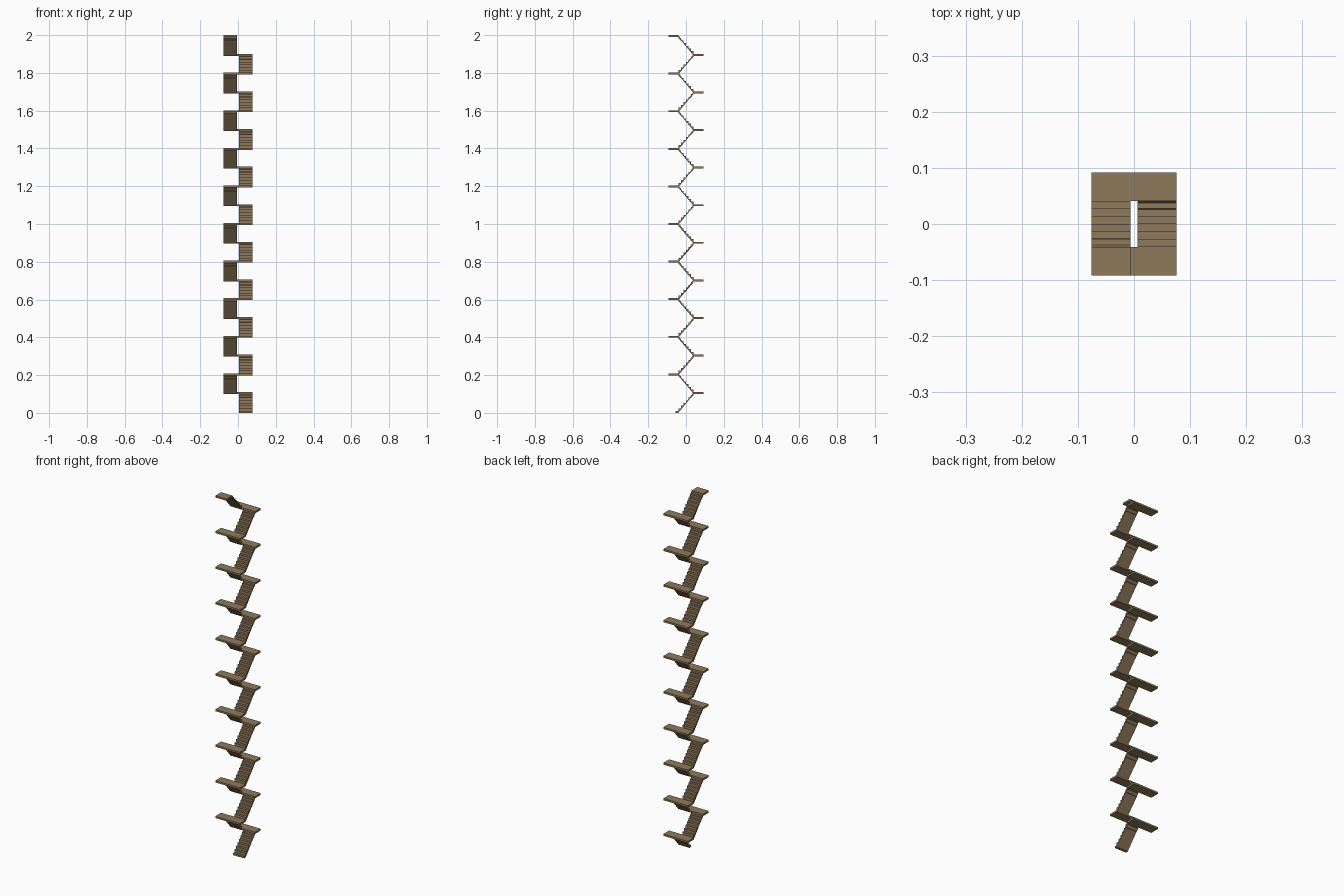
import bpy
import bmesh

if "Cube" in bpy.data.objects:
    bpy.data.objects.remove(bpy.data.objects["Cube"])

FLIGHTS = 20
STEPS = 7                       # risers per flight
SLAB = 0.01                     # slab thickness
RISE = (2.0 - SLAB) / FLIGHTS   # height of one flight
R = RISE / STEPS
X_IN, X_OUT = 0.006, 0.076      # flight edges either side of the stairwell
Y_IN, Y_OUT = 0.041, 0.092      # landing edges
TREAD = 2 * Y_IN / (STEPS - 1)

wood = bpy.data.materials.new("brown_wood")
wood.diffuse_color = (0.275, 0.195, 0.107, 1)
wood.use_nodes = True
wood.node_tree.nodes["Principled BSDF"].inputs["Base Color"].default_value = wood.diffuse_color


def extrude_profile(name, profile, x0, x1, turn):
    """Extrude a (y, z) outline along x; turn=-1 rotates it half a turn about z."""
    bm = bmesh.new()
    face = bm.faces.new([bm.verts.new((x0 * turn, y * turn, z)) for y, z in profile])
    ext = bmesh.ops.extrude_face_region(bm, geom=[face])
    moved = [v for v in ext["geom"] if isinstance(v, bmesh.types.BMVert)]
    bmesh.ops.translate(bm, verts=moved, vec=((x1 - x0) * turn, 0, 0))
    bmesh.ops.recalc_face_normals(bm, faces=bm.faces)
    mesh = bpy.data.meshes.new(name)
    bm.to_mesh(mesh)
    bm.free()
    mesh.materials.append(wood)
    obj = bpy.data.objects.new(name, mesh)
    bpy.context.collection.objects.link(obj)


for i in range(FLIGHTS):
    turn = 1 if i % 2 == 0 else -1
    low = SLAB + i * RISE
    top = low + RISE

    # Flight: toe slab, stepped upper side, sloped flat soffit
    profile = [(-Y_IN, low - SLAB), (-Y_IN - TREAD, low - SLAB), (-Y_IN - TREAD, low)]
    for k in range(STEPS):
        y = -Y_IN + k * TREAD
        profile += [(y, low + k * R), (y, low + (k + 1) * R)]
    profile.append((Y_IN, top - SLAB))
    # the last riser ends against the landing
    extrude_profile(f"flight_{i + 1}", profile, X_IN, X_OUT, turn)

    # Landing: full width, except the last, which is one flight wide
    x_start = X_IN if i == FLIGHTS - 1 else -X_OUT
    slab = [(Y_IN, top - SLAB), (Y_OUT, top - SLAB), (Y_OUT, top), (Y_IN, top)]
    extrude_profile(f"landing_{i + 1}", slab, x_start, X_OUT, turn)
